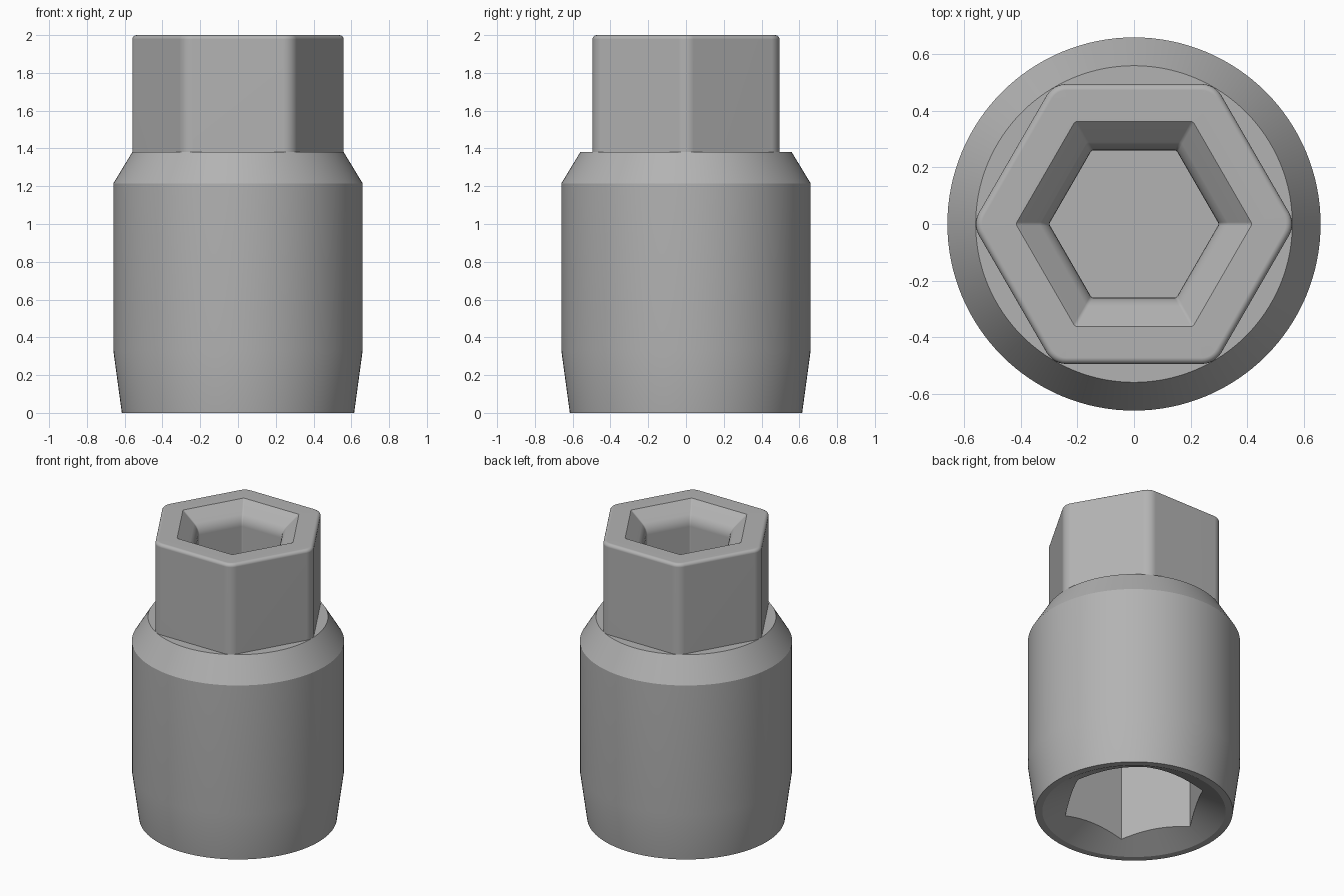
import bpy, bmesh
from math import cos, sin, pi, radians

old = bpy.data.objects.get("Cube")
if old:
    bpy.data.objects.remove(old, do_unlink=True)

steel = bpy.data.materials.new("grey steel")
steel.use_nodes = True
colour = (0.45, 0.45, 0.45, 1)
steel.diffuse_color = colour
steel.node_tree.nodes["Principled BSDF"].inputs["Base Color"].default_value = colour


def circle(radius, z, count=128):
    return [(radius * cos(2 * pi * i / count), radius * sin(2 * pi * i / count), z)
            for i in range(count)]


def hexagon(flat, corner, z, steps=6):
    """Hexagon with points on x; flat = centre to side, corner = rounding."""
    reach = (flat - corner) / cos(pi / 6)
    ring = []
    for k in range(6):
        mid = k * pi / 3
        for j in range(steps + 1 if corner else 1):
            a = mid + (j / steps - 0.5) * pi / 3
            ring.append((reach * cos(mid) + corner * cos(a),
                         reach * sin(mid) + corner * sin(a), z))
    return ring


def loft(name, rings):
    """Skin a stack of matching rings and cap both ends."""
    bm = bmesh.new()
    rows = [[bm.verts.new(p) for p in ring] for ring in rings]
    n = len(rows[0])
    for low, high in zip(rows, rows[1:]):
        for i in range(n):
            j = (i + 1) % n
            bm.faces.new((low[i], low[j], high[j], high[i]))
    bm.faces.new(rows[0][::-1])
    bm.faces.new(rows[-1])
    bmesh.ops.recalc_face_normals(bm, faces=bm.faces)
    mesh = bpy.data.meshes.new(name)
    bm.to_mesh(mesh)
    bm.free()
    obj = bpy.data.objects.new(name, mesh)
    bpy.context.collection.objects.link(obj)
    mesh.materials.append(steel)
    return obj


def select(obj):
    bpy.ops.object.select_all(action="DESELECT")
    obj.select_set(True)
    bpy.context.view_layer.objects.active = obj


def cut(obj, cutter):
    select(obj)
    mod = obj.modifiers.new("cut", "BOOLEAN")
    mod.operation = "DIFFERENCE"
    mod.solver = "EXACT"
    mod.object = cutter
    bpy.ops.object.modifier_apply(modifier=mod.name)
    bpy.data.objects.remove(cutter, do_unlink=True)


def smooth(obj, degrees):
    select(obj)
    bpy.ops.object.shade_smooth_by_angle(angle=radians(degrees))
    mod = obj.modifiers.new("even shading", "WEIGHTED_NORMAL")
    mod.keep_sharp = True


# Round body with tapered foot and sloped shoulder
body = loft("round_body", [circle(r, z) for r, z in
                           [(0.615, 0), (0.66, 0.33), (0.66, 1.215), (0.56, 1.38)]])

# Hexagonal socket in the underside, with a conical lead-in
cut(body, loft("socket_cutter", [hexagon(0.394, 0, -0.1), hexagon(0.394, 0, 1.0)]))
cut(body, loft("lead_in_cutter", [circle(0.67, -0.05), circle(0.07, 0.25)]))
smooth(body, 25)

# Hexagonal head: outer wall, rounded top edge, then the recess down to its floor
head_rings = [hexagon(0.495, 0.08, 1.375)]
edge = 0.022
for i in range(5):
    t = i / 4 * pi / 2
    inset = edge * (1 - cos(t))
    head_rings.append(hexagon(0.495 - inset, 0.08 - inset, 2 - edge + edge * sin(t)))
head_rings.append(hexagon(0.362, 0.012, 2))
blend = 0.1
for i in range(5):
    t = (1 - i / 4) * pi / 4
    head_rings.append(hexagon(0.26 + blend * (1 - cos(t)), 0.012,
                              1.86 + blend * sin(t)))
head_rings.append(hexagon(0.26, 0.012, 1.4))
head = loft("hexagonal_head", head_rings)
smooth(head, 35)
